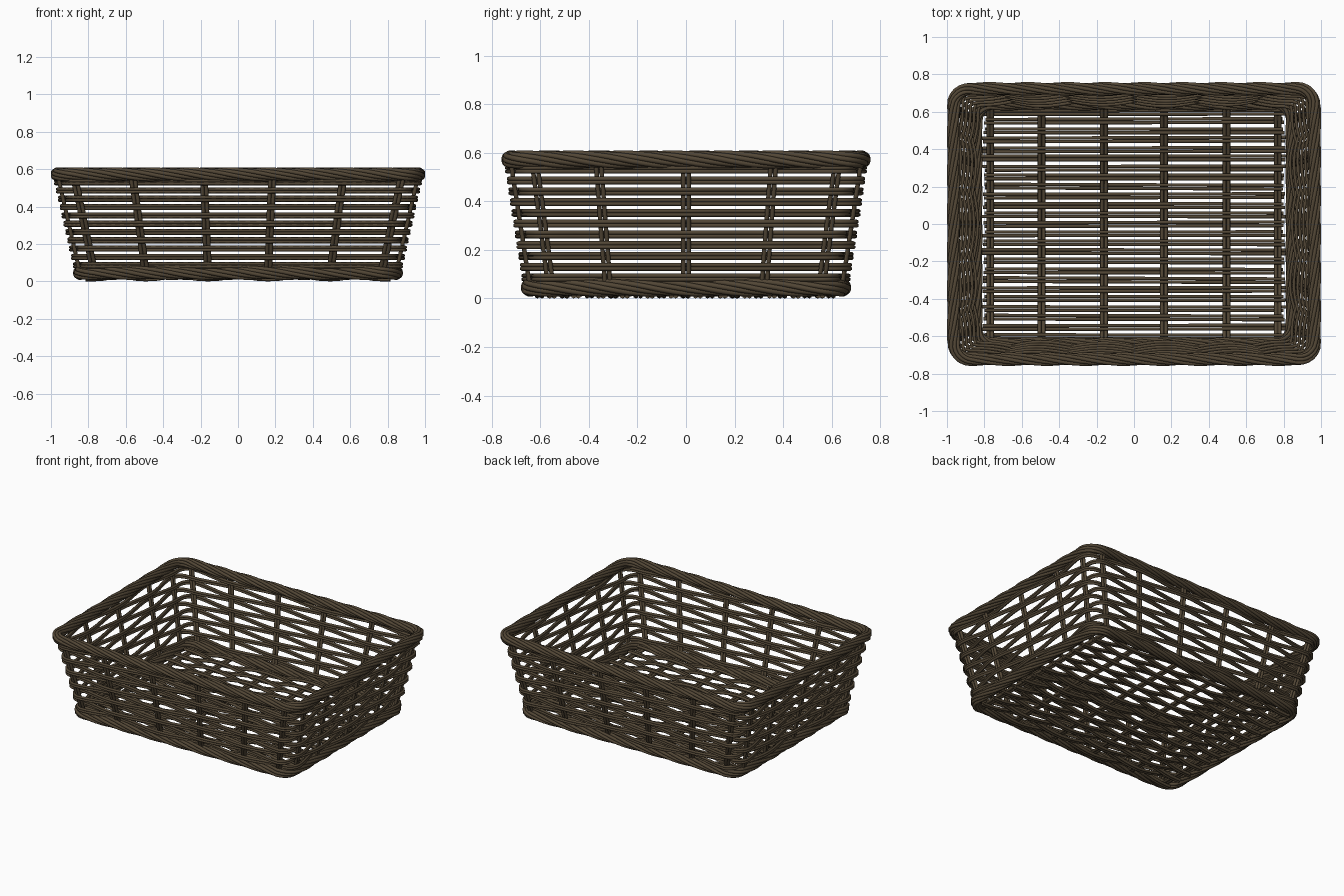
import bpy, math, random
from mathutils import Vector

if "Cube" in bpy.data.objects:
    bpy.data.objects.remove(bpy.data.objects["Cube"])

random.seed(4)
mat = bpy.data.materials.new("dark brown wicker")
mat.diffuse_color = (0.085, 0.062, 0.036, 1)
mat.use_nodes = True
mat.node_tree.nodes["Principled BSDF"].inputs["Base Color"].default_value = mat.diffuse_color

Z0, Z1 = 0.045, 0.572           # heights of bottom and top rim centres
CORNER = 0.09
FX = [-0.91, -0.585, -0.19, 0.19, 0.585, 0.91]   # stakes on front/back
FY = [-0.865, -0.5, 0.0, 0.5, 0.865]             # stakes on the sides
AMP = 0.02


def half(z):
    t = (z - Z0) / (Z1 - Z0)
    return 0.845 + 0.12 * t, 0.643 + 0.08 * t


def tube(verts, faces, pts, r, closed=False, sides=6):
    """Sweep a small round section along a path."""
    n, base = len(pts), len(verts)
    u = None
    for i, p in enumerate(pts):
        a = pts[i - 1] if (i or closed) else p
        b = pts[(i + 1) % n] if (i < n - 1 or closed) else p
        t = (b - a).normalized()
        if u is None or closed:
            ref = Vector((0, 0, 1)) if abs(t.z) < 0.8 else Vector((1, 0, 0))
        else:
            ref = u
        u = (ref - t * ref.dot(t)).normalized()
        v = t.cross(u)
        for k in range(sides):
            g = 2 * math.pi * k / sides
            verts.append(p + (u * math.cos(g) + v * math.sin(g)) * r)
    for i in range(n if closed else n - 1):
        j = (i + 1) % n
        for k in range(sides):
            l = (k + 1) % sides
            faces.append((base + i * sides + k, base + j * sides + k,
                          base + j * sides + l, base + i * sides + l))
    if not closed:
        faces.append(tuple(base + k for k in range(sides))[::-1])
        faces.append(tuple(base + (n - 1) * sides + k for k in range(sides)))


def make(name, paths):
    verts, faces = [], []
    for pts, r, closed in paths:
        tube(verts, faces, pts, r, closed)
    me = bpy.data.meshes.new(name)
    me.from_pydata(verts, [], faces)
    me.materials.append(mat)
    me.polygons.foreach_set("use_smooth", [len(p.vertices) == 4 for p in me.polygons])
    ob = bpy.data.objects.new(name, me)
    bpy.context.collection.objects.link(ob)


def ring(z, seg=6):
    """Rounded rectangle, counter-clockwise: (point, outward normal, stake phase)."""
    hx, hy = half(z)
    out, stake = [], 0
    for side in range(4):
        w, d = (hx, hy) if side % 2 == 0 else (hy, hx)
        ang = side * math.pi / 2
        c, s = math.cos(ang), math.sin(ang)

        def add(x, y, nx, ny, ph):
            out.append((Vector((x * c - y * s, x * s + y * c, z)),
                        Vector((nx * c - ny * s, nx * s + ny * c, 0)), ph))
        f = FX if side % 2 == 0 else FY
        for i in range(len(f) - 1):
            for k in range(seg):
                t = k / seg
                add(w * (f[i] + (f[i + 1] - f[i]) * t), -d, 0, -1, stake + t)
            stake += 1
        add(w * f[-1], -d, 0, -1, stake)
        for k in range(1, 6):                     # corner arc
            g = -math.pi / 2 + math.pi / 2 * k / 6
            add(w - CORNER + CORNER * math.cos(g), -d + CORNER + CORNER * math.sin(g),
                math.cos(g), math.sin(g), stake + k / 6)
        stake += 1
    return out


# Woven side walls: double strands passing in and out of the stakes
rows = []
for i in range(11):
    z = 0.086 + 0.0444 * i
    for dz in (-0.0075, 0.0075):
        pts = [p + n * (AMP * math.cos(math.pi * (ph + i))) + Vector((0, 0, dz))
               for p, n, ph in ring(z)]
        rows.append((pts, 0.009, True))
make("wall_weave", rows)

# Upright stakes in pairs; the long ones run under the floor and up both walls
ZF = 0.03
stakes = []
for f in FX:
    for d in (-0.0105, 0.0105):
        (bx, by), (tx, ty) = half(Z0), half(Z1)
        pts = [Vector((f * tx + d, -ty, Z1)), Vector((f * bx + d, -by, Z0 + 0.005)),
               Vector((f * bx + d, -by + 0.02, ZF)), Vector((f * bx + d, by - 0.02, ZF)),
               Vector((f * bx + d, by, Z0 + 0.005)), Vector((f * tx + d, ty, Z1))]
        stakes.append((pts, 0.0105, False))
make("long_stakes", stakes)

stakes = []
for f in FY:
    for d in (-0.0105, 0.0105):
        for s in (-1, 1):
            (bx, by), (tx, ty) = half(Z0), half(Z1)
            stakes.append(([Vector((s * bx, f * by + d, Z0)),
                            Vector((s * tx, f * ty + d, Z1))], 0.0105, False))
make("side_stakes", stakes)

# Woven floor: double strands over and under the floor stakes
floor = []
xs = [f * half(Z0)[0] for f in FX]
for i in range(25):
    y = -0.6 + 0.05 * i
    j0, j1 = random.uniform(-0.004, 0.004), random.uniform(-0.004, 0.004)
    for d in (-0.0095, 0.0095):
        pts = []
        e = 0.805 + random.uniform(-0.01, 0.01)
        sg = 1 if i % 2 else -1
        pts.append(Vector((-e, y + d + j0, ZF + AMP * sg)))
        for a in range(5):
            for k in range(6 if a < 4 else 7):
                t = k / 6
                x = xs[a] + (xs[a + 1] - xs[a]) * t
                w = j0 + (j1 - j0) * (a + t) / 5
                pts.append(Vector((x, y + d + w, ZF + AMP * sg * math.cos(math.pi * (a + t)))))
        pts.append(Vector((e, y + d + j1, ZF - AMP * sg)))
        floor.append((pts, 0.0102, False))
make("floor_weave", floor)


# Twisted rope rims: pairs of strands wound round the edge
def rope(name, z, turns, count=8, R=0.026, r=0.0115):
    base = ring(z, 8)
    n = len(base)
    length = [0.0]
    for i in range(n):
        length.append(length[-1] + (base[(i + 1) % n][0] - base[i][0]).length)
    paths = []
    for k in range(count):
        pts = []
        rr = R - (0.004 if k % 2 else 0)
        for i, (p, nrm, _) in enumerate(base):
            a = 2 * math.pi * (k / count - turns * length[i] / length[-1])
            pts.append(p + nrm * (rr * math.cos(a)) + Vector((0, 0, rr * math.sin(a))))
        paths.append((pts, r, True))
    make(name, paths)


rope("top_rim", Z1, 8)
rope("bottom_rim", Z0, 7)
